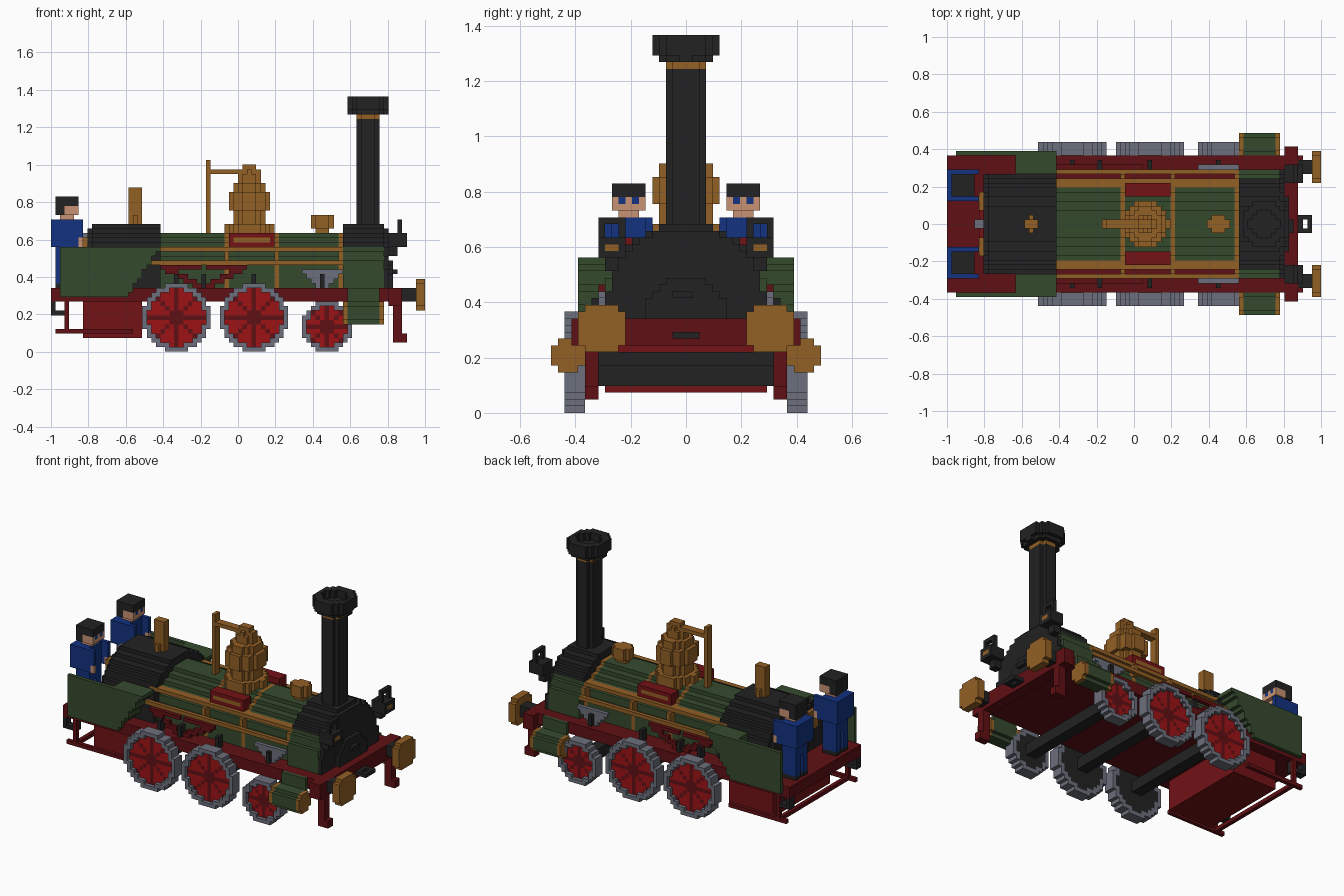
import bpy
from math import hypot

if "Cube" in bpy.data.objects:
    bpy.data.objects.remove(bpy.data.objects["Cube"], do_unlink=True)

UNIT = 1 / 41  # edge of one block
COLOURS = {
    "black": (0.016, 0.016, 0.017),
    "green": (0.036, 0.068, 0.027),
    "brass": (0.29, 0.115, 0.018),
    "steel": (0.15, 0.16, 0.2),
    "dark_red": (0.115, 0.005, 0.007),
    "signal_red": (0.17, 0.006, 0.008),
    "wheel_red": (0.34, 0.006, 0.008),
    "blue": (0.006, 0.032, 0.22),
    "skin": (0.58, 0.29, 0.17),
}
NAMES = list(COLOURS)
MATS = []
for label, rgb in COLOURS.items():
    mat = bpy.data.materials.new(label)
    mat.use_nodes = True
    mat.diffuse_color = (*rgb, 1)
    mat.node_tree.nodes["Principled BSDF"].inputs["Base Color"].default_value = (*rgb, 1)
    MATS.append(mat)


def build(name, cells):
    """Mesh the outer skin of a set of blocks, one material per block."""
    verts, faces, slots = {}, [], []
    used = sorted(set(cells.values()), key=NAMES.index)
    for cell, colour in cells.items():
        for axis in range(3):
            u, v = (axis + 1) % 3, (axis + 2) % 3
            for step in (0, 1):
                beside = list(cell)
                beside[axis] += 2 * step - 1
                if tuple(beside) in cells:
                    continue
                loop = []
                for a, b in ((0, 0), (1, 0), (1, 1), (0, 1)):
                    p = list(cell)
                    p[axis] += step
                    p[u] += a
                    p[v] += b
                    loop.append(verts.setdefault(tuple(p), len(verts)))
                faces.append(loop if step else loop[::-1])
                slots.append(used.index(colour))
    mesh = bpy.data.meshes.new(name)
    mesh.from_pydata([[c * UNIT for c in p] for p in verts], [], faces)
    for colour in used:
        mesh.materials.append(MATS[NAMES.index(colour)])
    mesh.polygons.foreach_set("material_index", slots)
    bpy.context.collection.objects.link(bpy.data.objects.new(name, mesh))


def part(name, xr, yr, zr, rule, mirror=False):
    """Fill a block range; rule is a colour or a function of the block centre."""
    cells = {}
    for i in range(*xr):
        for j in range(*yr):
            for k in range(*zr):
                colour = rule if isinstance(rule, str) else rule(i + .5, j + .5, k + .5)
                if colour:
                    cells[i, j, k] = colour
    if mirror:
        build(name + "_far", cells)
        build(name + "_near", {(i, -j - 1, k): c for (i, j, k), c in cells.items()})
    else:
        build(name, cells)


def stack(name, cx, levels, colour):
    """Round upright body from (bottom, top, radius) levels."""
    def rule(x, y, z):
        for low, high, r in levels:
            if low < z < high and hypot(x - cx, y) <= r:
                return colour
    part(name, (int(cx) - 6, int(cx) + 7), (-6, 6), (levels[0][0], levels[-1][1]), rule)


def arched(y, z, r):
    return hypot(y, max(z - 16, 0)) <= r


# Frame, beam and underside
part("running_board", (-41, 34), (-15, 15), (11, 14), "dark_red")
part("front_beam", (33, 36), (-17, 17), (10, 14), "dark_red")
part("guard_iron", (34, 36), (13, 15), (2, 10), "dark_red", True)
part("guard_foot", (36, 37), (13, 15), (2, 4), "dark_red", True)
part("ash_pan", (-34, -21), (-12, 12), (3, 11), "signal_red")
part("step_rail", (-40, -23), (14, 15), (4, 5), "dark_red", True)
part("step_post", (-38, -37), (14, 15), (5, 11), "dark_red", True)
part("step_bar", (-38, -37), (-14, 14), (4, 5), "dark_red")
part("rear_hanger", (-41, -37), (13, 15), (8, 11),
     lambda x, y, z: None if -40 < x < -38 and z > 9 else "black", True)
part("coupling", (36, 39), (-2, 2), (11, 12),
     lambda x, y, z: None if 37 < x < 38 and abs(y) < 1 else "black")

# Buffers
part("buffer_shaft", (36, 39), (11, 14), (11, 14), "black", True)
part("buffer_disc", (39, 41), (9, 16), (9, 16),
     lambda x, y, z: "brass" if hypot(y - 12.5, z - 12.5) < 3.7 else None, True)


# Wheels and axles
def wheel(name, cx, r):
    def rule(x, y, z):
        dx, dz = abs(x - cx), abs(z - r)
        d = hypot(dx, dz)
        if d > r:
            return None
        if d > r - 1.2:
            return "steel"
        if y < 16:
            return "black"
        if y < 17:
            spoke = min(dx, dz, abs(dx - dz)) < .6 or d < 1.5
            return "dark_red" if spoke else "wheel_red"
    x0, size = int(cx - r), int(2 * r)
    part(name + "_wheel", (x0, x0 + size), (15, 18), (0, size), rule, True)
    mid, low = x0 + size // 2, size // 2
    part(name + "_axle", (mid - 1, mid + 2), (-15, 15), (low - 1, low + 2), "black")


wheel("rear", -13.5, 7.5)
wheel("middle", 3.5, 7.5)
wheel("leading", 19.5, 5.5)

# Leaf springs and hangers
part("main_spring", (-17, 2), (12, 13), (14, 19),
     lambda x, y, z: "dark_red" if 0 <= abs(x + 7.5) - (18 - z) * -1 and
     (z > 18 or abs(abs(x + 7.5) - (z - 14) * 2) < 2) else None, True)
part("leading_spring", (14, 23), (12, 13), (14, 18),
     lambda x, y, z: "steel" if abs(x - 18.5) < (z - 13) * 1.1 else None, True)
for n, x in enumerate((-14, -8, 3, 18)):
    part("spring_hanger_%d" % n, (x, x + 1), (12, 14), (14, 17), "black", True)

# Boiler with brass bands and handrails
BANDS = (-3, 8, 22)
part("boiler", (-17, 23), (-11, 11), (14, 26),
     lambda x, y, z: ("brass" if x - .5 in BANDS else "green") if arched(y, z, 10.1) else None)
part("upper_rail", (-19, 23), (8, 10), (22, 23), "brass", True)
part("lower_rail", (-21, 23), (11, 12), (19, 20), "brass", True)
for n, x in enumerate(BANDS):
    part("rail_bracket_%d" % n, (x, x + 1), (9, 11), (19, 22), "brass", True)
part("side_plaque", (-2, 8), (6, 9), (23, 26),
     lambda x, y, z: "brass" if y > 8 and -1 < x < 7 and 24 < z < 25 else "signal_red", True)

# Firebox and its fittings
part("firebox", (-33, -17), (-11, 11), (14, 28),
     lambda x, y, z: "black" if arched(y, z, 12.2 if x > -32 else 11.2) else None)
part("firebox_gauge", (-34, -33), (3, 7), (20, 25), "brass", True)
part("fire_door", (-34, -33), (-3, 3), (16, 20), "signal_red")
part("backhead_lever", (-35, -33), (-1, 1), (23, 26), "steel")
stack("whistle", -22.5, ((28, 30, 1.7), (30, 36, 1.2)), "brass")


# Smokebox, door and chimney
def smokebox(x, y, z):
    if arched(y, z, 12.2):
        return "green" if z < 23 and x < 32 and abs(y) > 8 else "black"


part("smokebox", (23, 32), (-12, 12), (14, 28), smokebox)
part("smokebox_front", (32, 33), (-12, 12), (14, 27),
     lambda x, y, z: "black" if arched(y, z, 11.6) else None)
part("smokebox_door", (33, 34), (-6, 6), (14, 20),
     lambda x, y, z: "black" if hypot(y, z - 14) < 6.2 else None)
part("door_handle", (34, 35), (-2, 1), (17, 18), "black")
stack("chimney", 28.5, ((27, 51, 2.95),), "black")
stack("chimney_band", 28.5, ((51, 52, 2.95),), "brass")


def cap(x, y, z):
    d = hypot(x - 28.5, y)
    if d <= (4.1 if z < 53 else 4.95) and not (d < 3.1 and z > 54):
        return "black"


part("chimney_cap", (23, 34), (-5, 5), (52, 56), cap)


# Cylinders
def cylinder(x, y, z):
    if hypot(y - 17.5, z - 8.5) < 2.75:
        return "brass" if x < 24 or x > 31 else "green"


part("cylinder", (23, 32), (15, 20), (6, 11), cylinder, True)
part("cylinder_mount", (24, 31), (15, 16), (10, 14), "green", True)

# Steam dome, safety lever and filler
stack("steam_dome", 2.5, ((25, 28, 5.1), (28, 31, 3.8), (31, 35, 4.65), (35, 37, 3.7),
                          (37, 39, 2.3), (39, 40, 1.6), (40, 41, 1.2)), "brass")
part("lever_post", (-7, -6), (-1, 1), (25, 42),
     lambda x, y, z: "brass", False)
part("lever_bar", (-6, 5), (-1, 1), (39, 40), "brass")
stack("sand_filler", 18.5, ((25, 27, 1.2), (27, 30, 2.2)), "brass")


# Cab side sheets with stepped leading edge
def sheet(x, y, z):
    edge = -24.5 + (z - 12) * .7
    if x < edge and (y > 15 or x > -26 and hypot((x + 26) / 5, (16 - y) / 5) > .2):
        return "green"


part("cab_side", (-39, -16), (11, 16), (12, 23), sheet, True)


# Lanterns
def lantern(x, y, z):
    if z < 23:
        return "black" if x < 35 and 10 < y < 12 else None
    if z < 26:
        return "brass" if x > 36 and 24 < z < 25 and 10 < y < 12 else "black"
    if 35 < x < 36 and not (z < 28 and 10 < y < 12):
        return "black"


part("lantern", (33, 37), (9, 13), (21, 29), lantern, True)


# Crew
def crew(x, y, z):
    side = abs(y - 8.5)
    if z < 23:
        if -40 < x < -36 and side < 2.6 and not (side < .4 and z < 20):
            return "black" if z < 15 else "blue"
    elif z < 29:
        if side > 2.6 and x > -35 and z < 25:
            return "skin"
        if x < (-34 if side > 2.6 else -36):
            return "blue"
    elif z < 30:
        return "skin" if -39 < x < -36 and side < 1.6 else None
    elif -40 < x < -35 and side < 2.6:
        if z > 32 or x < -38:
            return "black"
        return "blue" if x > -36 and side == 1 and z > 31 else "skin"


part("crew_member", (-41, -34), (5, 12), (14, 34), crew, True)
